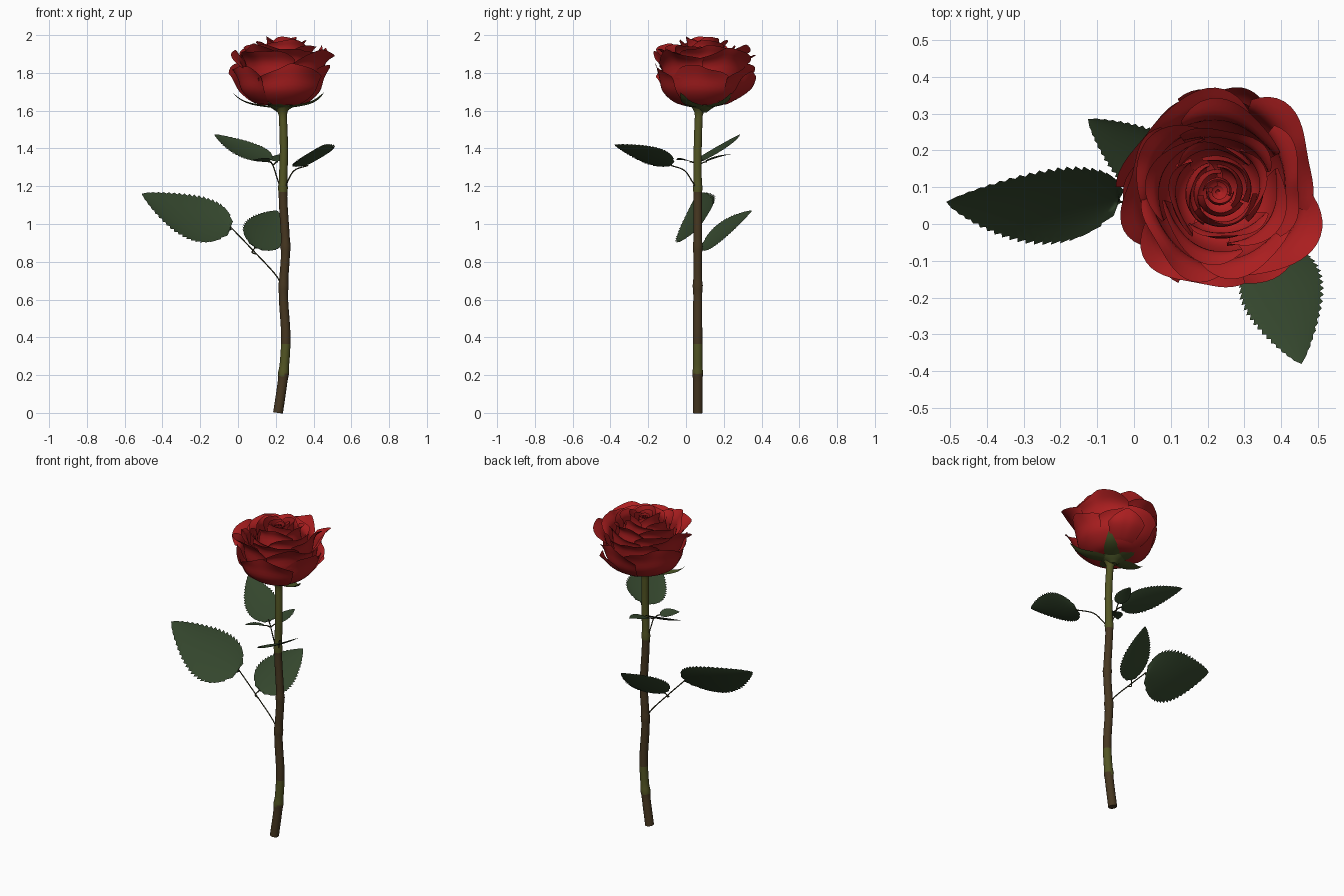
import bpy, math, random
from mathutils import Vector

random.seed(4)
if "Cube" in bpy.data.objects:
    bpy.data.objects.remove(bpy.data.objects["Cube"])


def material(name, r, g, b):
    m = bpy.data.materials.new(name)
    m.use_nodes = True
    m.diffuse_color = (r, g, b, 1)
    bsdf = m.node_tree.nodes["Principled BSDF"]
    bsdf.inputs["Base Color"].default_value = (r, g, b, 1)
    bsdf.inputs["Roughness"].default_value = 0.7
    return m


RED = material("petal red", 0.41, 0.013, 0.014)
LEAF = material("leaf green", 0.034, 0.061, 0.026)
OLIVE = material("stem olive", 0.085, 0.09, 0.017)
BROWN = material("stem brown", 0.062, 0.038, 0.015)
SEPAL = material("sepal green", 0.06, 0.08, 0.018)
TWIG = material("twig green", 0.04, 0.04, 0.015)


def grid_object(name, rows, mats, closed=False):
    """Skin a list of equal-length point rows."""
    n = len(rows[0])
    faces = []
    for i in range(len(rows) - 1):
        for j in range(n if closed else n - 1):
            k = (j + 1) % n
            faces.append((i*n + j, i*n + k, (i+1)*n + k, (i+1)*n + j))
    if closed:
        faces.append(tuple(reversed(range(n))))
        faces.append(tuple((len(rows) - 1)*n + j for j in range(n)))
    mesh = bpy.data.meshes.new(name)
    mesh.from_pydata([p for row in rows for p in row], [], faces)
    for m in mats:
        mesh.materials.append(m)
    for p in mesh.polygons:
        p.use_smooth = len(p.vertices) == 4
    ob = bpy.data.objects.new(name, mesh)
    bpy.context.collection.objects.link(ob)
    return ob


def spline(points, t):
    """Catmull-Rom through the points, t from 0 to 1."""
    pts = [Vector(p) for p in points]
    x = min(max(t, 0), 1) * (len(pts) - 1)
    i = min(int(x), len(pts) - 2)
    f = x - i
    b, c = pts[i], pts[i + 1]
    a = pts[i - 1] if i else b * 2 - c
    d = pts[i + 2] if i + 2 < len(pts) else c * 2 - b
    return 0.5 * (2*b + (c - a)*f + (2*a - 5*b + 4*c - d)*f*f + (3*b - a - 3*c + d)*f**3)


def tube(name, path, radius, mats, steps, sides):
    rows = []
    for i in range(steps + 1):
        t = i / steps
        p = spline(path, t)
        d = (spline(path, min(t + .01, 1)) - spline(path, max(t - .01, 0))).normalized()
        u = d.cross(Vector((0, 1, 0.01))).normalized()
        v = d.cross(u)
        r = radius(p.z)
        rows.append([p + (u*math.cos(a) + v*math.sin(a)) * r
                     for a in (2*math.pi*j/sides for j in range(sides))])
    return grid_object(name, rows, mats, closed=True)


# Main stem with swollen nodes, coloured by height
def stem_radius(z):
    r = 0.026 - 0.003 * z
    for node in (0.21, 0.67, 0.88, 1.19):
        r += 0.004 * math.exp(-((z - node) / 0.02) ** 2)
    return r + 0.03 * max(0, (z - 1.57) / 0.06) ** 2


stem = tube("stem", [(.212, .062, 0), (.24, .062, .2), (.253, .062, .4), (.24, .062, .64),
                     (.252, .062, .88), (.238, .062, 1.15), (.243, .062, 1.4), (.235, .07, 1.635)],
            stem_radius, [BROWN, OLIVE], 80, 14)
for p in stem.data.polygons:
    z = p.center.z
    p.material_index = int(0.2 < z < 0.37 or z > 1.18)

# Thin leaf stalks
STALKS = {
    "lower_stalk": [(.235, .06, .66), (.2, .06, .73), (.08, .06, .86), (-.04, .06, .985)],
    "lower_side_stalk": [(.1, .06, .84), (.075, .065, .85), (.09, .085, .875)],
    "upper_left_stalk": [(.25, .06, 1.18), (.265, .03, 1.23), (.3, -.01, 1.285), (.37, -.08, 1.31)],
    "upper_right_stalk": [(.23, .06, 1.17), (.205, .06, 1.25), (.18, .065, 1.32), (.15, .09, 1.34)],
    "small_back_stalk": [(.185, .06, 1.31), (.2, .09, 1.325), (.21, .11, 1.33)],
    "small_front_stalk": [(.185, .06, 1.31), (.175, .04, 1.325), (.16, .02, 1.33)],
}
for name, path in STALKS.items():
    tube(name, path, lambda z: 0.0034, [TWIG], 14, 6)


# Serrated leaves
def leaf(name, base, tip, side, half_width, bow, fold=0.12, teeth=20):
    base, tip, side, bow = Vector(base), Vector(tip), Vector(side), Vector(bow)
    length = (tip - base).length
    axis = (tip - base) / length
    side = (side - axis * side.dot(axis)).normalized()
    normal = side.cross(axis)
    if normal.z < 0:
        normal.negate()
    rows = []
    for i in range(2 * teeth + 1):
        t = i / (2 * teeth)
        w = half_width * max(math.sin(math.pi * t ** 0.66), 0) ** 0.8
        mid = base + axis * length * t + bow * math.sin(math.pi * t)
        row = []
        for k in range(-4, 5):
            s = k / 4
            edge = 0.91 if abs(k) == 4 and i % 2 else 1
            row.append(mid + side * w * s * edge + normal * fold * w * (s * s - 0.3)
                       + axis * 0.03 * length * abs(s) * (edge == 1) * (1 - t))
        rows.append(row)
    grid_object(name, rows, [LEAF])


leaf("lower_right_leaf", (-.03, .06, .97), (-.51, .06, 1.16), (.05, .64, .77), .163, (0, 0, -.026))
leaf("lower_back_leaf", (.09, .08, .87), (.21, .35, 1.07), (1, -.05, -.55), .12, (0, 0, 0))
leaf("upper_right_leaf", (.17, .08, 1.33), (-.125, .285, 1.475), (.6, .75, .28), .1, (0, 0, -.005))
leaf("upper_left_leaf", (.36, -.07, 1.31), (.455, -.38, 1.42), (.9, .2, .36), .124, (.01, .01, 0))
leaf("small_back_leaf", (.205, .1, 1.33), (.23, .24, 1.37), (1, 0, .1), .045, (0, 0, .005), .1, 10)
leaf("small_front_leaf", (.165, .03, 1.33), (.08, -.05, 1.34), (.6, -.7, .2), .04, (0, 0, .005),
     .1, 10)

CENTRE = Vector((0.23, 0.088, 0))


def around(angle, r, z):
    return CENTRE + Vector((r * math.cos(angle), r * math.sin(angle), z))


# Petals: curved patches wrapped round the flower axis
def petal(name, angle, half, profile, lean, ruffle, curl, nu=20, nv=16):
    phase, tilt = random.uniform(0, 6.28), random.uniform(-1, 1)
    grow, lift = random.uniform(.95, 1.04), random.uniform(-1, .6) * ruffle
    rows = []
    for i in range(nv + 1):
        v = i / nv
        row = []
        for j in range(nu + 1):
            u = 2 * j / nu - 1
            reach = v * (1 - 0.2 * abs(u) ** 3)
            p = spline(profile, reach)
            spread = half * (0.55 + 0.45 * math.sin(math.pi * min(v * 0.8, 0.5)))
            rim = v ** 4
            r = p[0] * grow * (1 + lean * u * v)
            r += rim * (ruffle * math.sin(3.5 * u + phase) + curl * abs(u) ** 2)
            z = p[1] + v * v * lift + rim * ruffle * (0.6 * math.cos(4.3 * u + phase) + tilt * u)
            z += rim * 0.012 * math.exp(-(u / 0.2) ** 2) * (half < 0.9) - rim * curl * 0.5 * u * u
            row.append(around(angle + u * spread, r, min(z, 2)))
        rows.append(row)
    grid_object(name, rows, [RED])


LAYERS = [
    # name, count, half angle, turn, lean, ruffle, curl, profile of (radius, height)
    ("drooping_petal", 1, .42, 1.25, .03, .012, .01,
     [(.02, 1.63), (.14, 1.645), (.21, 1.68), (.265, 1.735), (.285, 1.8)]),
    ("outer_petal", 5, .72, -1.35, .05, .014, .012,
     [(.02, 1.63), (.13, 1.637), (.207, 1.70), (.232, 1.78), (.255, 1.84)]),
    ("flared_petal", 5, .72, -.7, .06, .018, .015,
     [(.02, 1.64), (.13, 1.66), (.2, 1.75), (.217, 1.85), (.272, 1.905)]),
    ("middle_petal", 5, .75, -1.1, .07, .014, .015,
     [(.02, 1.66), (.13, 1.69), (.18, 1.79), (.187, 1.88), (.23, 1.93)]),
    ("upper_petal", 4, .9, -.4, .09, .012, .012,
     [(.02, 1.68), (.12, 1.72), (.155, 1.82), (.15, 1.9), (.178, 1.948)]),
    ("inner_petal", 4, .95, .2, .12, .01, .008,
     [(.02, 1.7), (.1, 1.74), (.125, 1.84), (.112, 1.93), (.128, 1.975)]),
    ("bud_petal", 3, 1.2, .9, .15, .006, .004,
     [(.02, 1.72), (.08, 1.76), (.095, 1.85), (.08, 1.94), (.085, 1.993)]),
    ("heart_petal", 3, 1.25, .5, .18, .004, .002,
     [(.01, 1.74), (.055, 1.78), (.065, 1.86), (.053, 1.94), (.053, 1.975)]),
    ("core_petal", 2, 1.75, 1.4, .2, .002, 0,
     [(0, 1.8), (.032, 1.82), (.038, 1.87), (.033, 1.93), (.033, 1.965)]),
]
for name, count, half, turn, lean, ruffle, curl, profile in LAYERS:
    for i in range(count):
        jitter = random.uniform(-.12, .12)
        petal(f"{name}_{i + 1}", turn + jitter + i * 2 * math.pi / count, half, profile,
              lean, ruffle, curl)

# Rolled centre of the flower, closed underneath
rolls = [[around(a * .35, 0, 1.9) for a in range(42)]]
for z in (1.905, 1.94, 1.965):
    rolls.append([around(a * .35, .003 + .0006 * a, z - .0003 * a) for a in range(42)])
grid_object("rolled_centre", rolls, [RED])

# Sepals and the cup below the flower
for i, size in enumerate((1.14, .85, 1.1, .95, .85)):
    angle = math.pi + 0.15 + i * 2 * math.pi / 5
    path = [(.015, 1.612), (.08, 1.62), (.14, 1.632), (.19, 1.655), (.23, 1.695)]
    rows = []
    for k in range(13):
        t = k / 12
        p = spline([(r * size, z, 0) for r, z in path], t)
        w = 0.065 * (1 - t) ** 0.8 * (0.45 + 1.5 * min(t, 0.37)) + 0.001
        out = Vector((math.cos(angle), math.sin(angle), 0))
        across = Vector((-out.y, out.x, 0))
        rows.append([CENTRE + out * p[0] + across * w * s + Vector((0, 0, p[1] + .2 * w * s * s))
                     for s in (-1, -.5, 0, .5, 1)])
    grid_object(f"sepal_{i + 1}", rows, [SEPAL])
cup = [(.02, 1.59), (.04, 1.605), (.065, 1.622), (.08, 1.64)]
grid_object("flower_cup", [[around(j * math.pi / 8, r, z) for j in range(16)] for r, z in cup],
            [SEPAL], closed=True)
